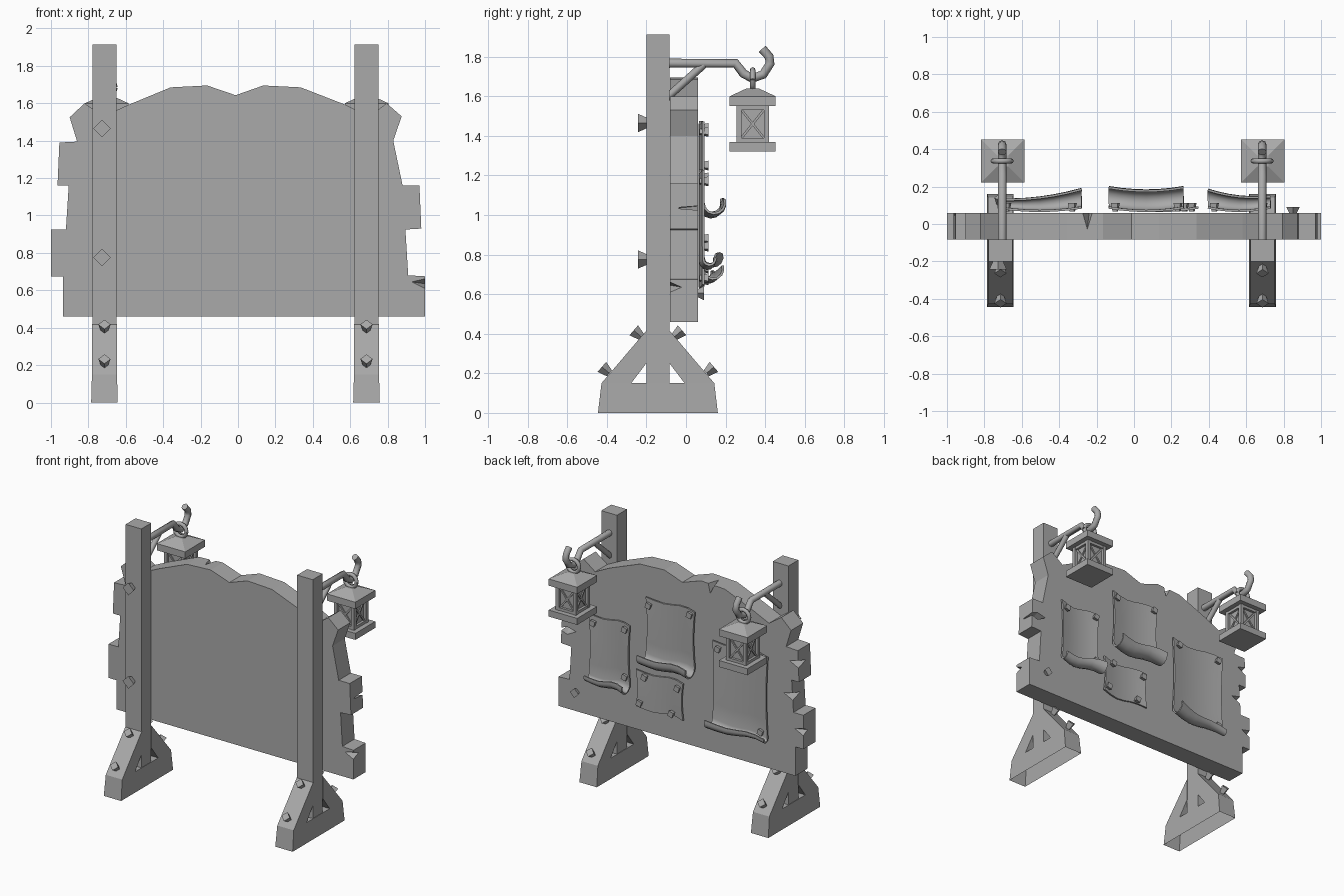
import bpy, bmesh, math
from mathutils import Vector, Matrix

if "Cube" in bpy.data.objects:
    bpy.data.objects.remove(bpy.data.objects["Cube"])

GREY = (0.4, 0.4, 0.4, 1)
mat = bpy.data.materials.new("plain grey")
mat.use_nodes = True
mat.diffuse_color = GREY
mat.node_tree.nodes["Principled BSDF"].inputs["Base Color"].default_value = GREY


def finish(name, bm, smooth=False):
    bmesh.ops.recalc_face_normals(bm, faces=bm.faces)
    mesh = bpy.data.meshes.new(name)
    bm.to_mesh(mesh)
    bm.free()
    ob = bpy.data.objects.new(name, mesh)
    bpy.context.collection.objects.link(ob)
    mesh.materials.append(mat)
    if smooth:
        mesh.shade_smooth()
    return ob


def add_prism(bm, lower, upper):
    """Join two matching loops of points into a closed solid."""
    a = [bm.verts.new(p) for p in lower]
    b = [bm.verts.new(p) for p in upper]
    n = len(a)
    for i in range(n):
        j = (i + 1) % n
        bm.faces.new((a[i], a[j], b[j], b[i]))
    return bm.faces.new(a), bm.faces.new(b)


def add_frustum(bm, centre, z0, z1, h0, h1):
    def ring(h, z):
        return [(centre[0] + sx * h, centre[1] + sy * h, z)
                for sx, sy in ((-1, -1), (1, -1), (1, 1), (-1, 1))]
    return add_prism(bm, ring(h0, z0), ring(h1, z1))


def add_bar(bm, a, b, w):
    """Square bar between two points."""
    a, b = Vector(a), Vector(b)
    rot = (b - a).to_track_quat('Z', 'Y').to_matrix().to_4x4()
    size = Matrix.Diagonal((w, w, (b - a).length, 1))
    bmesh.ops.create_cube(bm, size=1, matrix=Matrix.Translation((a + b) / 2) @ rot @ size)


def stud(name, pos, normal, r=0.03, length=0.05, turn=0.0):
    """Four-sided nail head that flares outwards, with a low pointed cap."""
    bm = bmesh.new()
    rot = Vector(normal).to_track_quat('Z', 'Y').to_matrix().to_4x4()
    place = Matrix.Translation(pos) @ rot @ Matrix.Rotation(turn, 4, 'Z')
    bmesh.ops.create_cone(bm, cap_ends=True, segments=4, radius1=r * 0.6, radius2=r,
                          depth=length, matrix=place @ Matrix.Translation((0, 0, length / 2)))
    return finish(name, bm)


def tube(name, points, r):
    cu = bpy.data.curves.new(name, 'CURVE')
    cu.dimensions = '3D'
    cu.bevel_depth, cu.bevel_resolution, cu.use_fill_caps = r, 2, True
    sp = cu.splines.new('POLY')
    sp.points.add(len(points) - 1)
    for p, co in zip(sp.points, points):
        p.co = (*co, 1)
    cu.materials.append(mat)
    ob = bpy.data.objects.new(name, cu)
    bpy.context.collection.objects.link(ob)


# Notice board: ragged outline extruded in depth
FRONT, BACK = -0.082, 0.06
outline = [(-0.935, 0.46), (1, 0.46), (1, 0.675), (0.91, 0.68), (0.895, 0.925), (0.98, 0.93),
           (0.97, 1.16), (0.88, 1.16), (0.83, 1.4), (0.875, 1.53), (0.795, 1.6), (0.7, 1.53),
           (0.58, 1.59), (0.335, 1.685), (0.135, 1.695), (-0.013, 1.643), (-0.165, 1.695),
           (-0.36, 1.685), (-0.59, 1.59), (-0.72, 1.53), (-0.82, 1.6), (-0.9, 1.525),
           (-0.86, 1.395), (-0.955, 1.39), (-0.965, 1.16), (-0.905, 1.16), (-0.92, 0.925),
           (-1, 0.925), (-1, 0.675), (-0.935, 0.675)]
bm = bmesh.new()
add_prism(bm, [(x, FRONT, z) for x, z in outline], [(x, BACK, z) for x, z in outline])
board = finish("board", bm)

# Splits chipped out of the board edges: (edge point, outward direction, along, face side, length)
X, Y, Z = Vector((1, 0, 0)), Vector((0, 1, 0)), Vector((0, 0, 1))
splits = [((-0.25, BACK, 1.693), Z, X, Y, 0.09), ((0.925, BACK, 1.035), X, Z, Y, 0.1),
          ((1, FRONT, 0.635), X, Z, -Y, 0.06), ((-0.958, BACK, 1.29), -X, Z, Y, 0.09),
          ((-0.912, BACK, 1.04), -X, Z, Y, 0.09), ((-1, BACK, 0.8), -X, Z, Y, 0.05)]
bm = bmesh.new()
for edge, out, along, face, length in splits:
    e = Vector(edge)
    pts = [e - face * length, e - out * 0.07 + along * 0.01]
    pts += [e + along * s + (out + face) * 0.002 for s in (-0.028, 0.028)]
    pts.append(e + (out + face) * 0.1)
    if edge[0] == 0.925:
        pts.append(e + out * 0.06 - face * length)
    bmesh.ops.convex_hull(bm, input=[bm.verts.new(p) for p in pts])
cutter = finish("split_cutter", bm)
cutter.hide_render = True
cutter.hide_viewport = False
mod = board.modifiers.new("splits", 'BOOLEAN')
mod.operation, mod.object, mod.solver = 'DIFFERENCE', cutter, 'EXACT'
bpy.context.view_layer.objects.active = board
bpy.ops.object.modifier_apply(modifier=mod.name)
bpy.data.objects.remove(cutter)

# Posts, feet, brackets and lanterns, once for each side
MID = -0.142
for side, px, lx in (("right", -0.714, -0.705), ("left", 0.687, 0.685)):
    bm = bmesh.new()
    c = (px, MID)
    bars = [(s * 0.064 + px, t * 0.058 + MID) for s, t in ((-1, -1), (1, -1), (1, 1), (-1, 1))]
    add_prism(bm, [(x, y, 0.15) for x, y in bars], [(x, y, 1.913) for x, y in bars])
    finish(side + "_post", bm)

    # Foot: tapered block, open underneath, with two sloping braces
    bm = bmesh.new()
    def ring(hx, hy, z):
        return [(px + s * hx, MID + t * hy, z) for s, t in ((-1, -1), (1, -1), (1, 1), (-1, 1))]
    bottom, _ = add_prism(bm, ring(0.071, 0.303, 0), ring(0.067, 0.285, 0.15))
    brace = [(0.285, 0.15), (0.055, 0.42), (0.055, 0.255), (0.135, 0.15)]
    for s in (-1, 1):
        add_prism(bm, [(px - 0.067, MID + s * y, z) for y, z in brace],
                  [(px + 0.067, MID + s * y, z) for y, z in brace])
        for y, z in ((0.084, 0.385), (0.245, 0.2)):
            stud(side + "_foot_stud", (px, MID + s * y, z), (0, s * 0.76, 0.65), 0.033, 0.05)
    bmesh.ops.recalc_face_normals(bm, faces=bm.faces)
    bottom.normal_update()
    bmesh.ops.delete(bm, geom=[bottom], context='FACES_ONLY')
    finish(side + "_foot", bm)

    # Bracket with hook, brace and hanging ring
    hook = [(-0.09, 1.767), (0.25, 1.767), (0.29, 1.715), (0.335, 1.69), (0.39, 1.71),
            (0.425, 1.765), (0.42, 1.8), (0.385, 1.84)]
    tube(side + "_bracket", [(lx, y, z) for y, z in hook], 0.023)
    tube(side + "_bracket_brace", [(lx, -0.1, 1.59), (lx, 0.09, 1.76)], 0.02)
    loop = [(lx + 0.048 * math.cos(a), 0.337, 1.685 + 0.048 * math.sin(a))
            for a in [i * math.tau / 12 for i in range(13)]]
    tube(side + "_ring", loop, 0.014)

    # Lantern: base, roof, corner posts, inner panes and crossed bars
    bm = bmesh.new()
    c = (lx + 0.003, 0.337)
    add_frustum(bm, c, 1.322, 1.37, 0.116, 0.116)
    add_frustum(bm, c, 1.55, 1.6, 0.116, 0.116)
    add_frustum(bm, c, 1.6, 1.64, 0.116, 0.03)
    add_frustum(bm, c, 1.37, 1.55, 0.062, 0.062)
    for k in range(4):
        turn = Matrix.Translation((*c, 0)) @ Matrix.Rotation(k * math.pi / 2, 4, 'Z')
        def at(x, z, d=0.07):
            return turn @ Vector((x, d, z))
        add_bar(bm, at(0.07, 1.37), at(0.07, 1.55), 0.025)
        for z in (1.38, 1.54):
            add_bar(bm, at(-0.07, z), at(0.07, z), 0.02)
        for s in (-1, 1):
            add_bar(bm, at(-s * 0.06, 1.385, 0.064), at(s * 0.06, 1.535, 0.064), 0.012)
    finish(side + "_lantern", bm)

# Large studs on the front of one post
for z in (1.465, 0.775):
    stud("post_stud", (-0.727, -0.2, z), -Y, 0.046, 0.042)


def sheet(name, left, right, top, bottom, curl=(0, 0), pins=()):
    """Paper notice on the back: slightly cupped, with a rolled lower edge."""
    bm = bmesh.new()
    cols, rows, arc = 6, 5, 7
    grid = []
    for i in range(cols + 1):
        u = i / cols
        x = left + (right - left) * u
        cup = 0.018 * (2 * u - 1) ** 2
        wave = 0.012 * math.sin(u * 7)
        r = curl[0] + (curl[1] - curl[0]) * u
        z0, z1 = top + wave, bottom + wave + r
        col = [(x - 0.012 * math.sin(v * math.pi / rows) * (2 * u - 1),
                0.07 + cup, z0 + (z1 - z0) * v / rows) for v in range(rows + 1)]
        if r:
            for k in range(1, arc + 1):
                a = k / arc * math.radians(200)
                col.append((x, 0.07 + cup + r * (1 - math.cos(a)), z1 - r * math.sin(a)))
        grid.append([bm.verts.new(p) for p in col])
    for a, b in zip(grid, grid[1:]):
        for j in range(len(a) - 1):
            bm.faces.new((a[j], a[j + 1], b[j + 1], b[j]))
    ob = finish(name, bm, True)
    sol = ob.modifiers.new("thickness", 'SOLIDIFY')
    sol.thickness, sol.offset = 0.012, 0
    bpy.context.view_layer.objects.active = ob
    ob.select_set(True)
    bpy.ops.object.modifier_apply(modifier=sol.name)
    bpy.ops.object.shade_smooth_by_angle(angle=math.radians(35))
    ob.select_set(False)
    for x, z in pins:
        stud(name + "_pin", (x, 0.068, z), Y, 0.028, 0.045, 0.5)


# Notices pinned to the board
sheet("upper_notice", -0.135, 0.265, 1.465, 1.0, (0.055, 0.055),
      [(-0.1, 1.44), (0.235, 1.42)])
sheet("side_notice", 0.395, 0.73, 1.22, 0.74, (0.048, 0.03),
      [(0.43, 1.19), (0.69, 1.17), (0.43, 0.84)])
sheet("large_notice", -0.73, -0.28, 1.29, 0.67, (0.022, 0.05),
      [(-0.68, 1.25), (-0.33, 1.25), (-0.68, 0.73)])
sheet("lower_notice", -0.04, 0.345, 0.91, 0.64, (0, 0),
      [(0.0, 0.87), (0.27, 0.88), (0.05, 0.67), (0.31, 0.68)])
stud("board_pin", (0.85, BACK, 0.605), Y, 0.035, 0.03)
